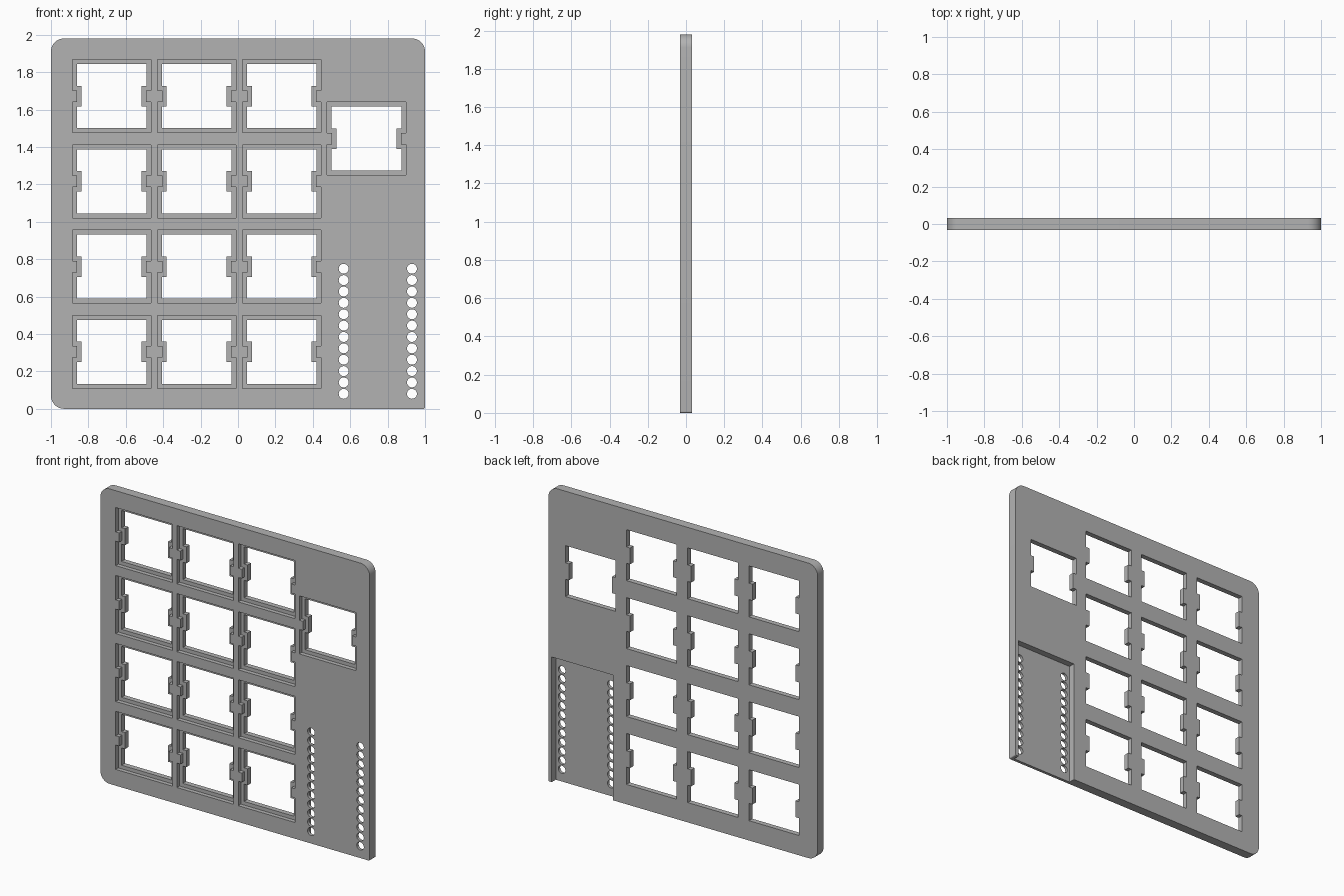
import bpy, bmesh, math

cube = bpy.data.objects.get("Cube")
if cube:
    bpy.data.objects.remove(cube, do_unlink=True)

HALF = 0.0315          # half plate thickness
HEIGHT = 1.98
FRONT, BACK = -HALF, HALF
OVER = 0.02            # cutter overshoot

grey = bpy.data.materials.new("plain grey")
grey.use_nodes = True
grey.diffuse_color = (0.45, 0.45, 0.45, 1)
grey.node_tree.nodes["Principled BSDF"].inputs["Base Color"].default_value = (0.45, 0.45, 0.45, 1)


def prisms(name, outlines, y0, y1):
    """Extrude closed x-z outlines from y0 to y1 as one object."""
    bm = bmesh.new()
    for pts in outlines:
        face = bm.faces.new([bm.verts.new((x, y0, z)) for x, z in pts])
        out = bmesh.ops.extrude_face_region(bm, geom=[face])
        verts = [v for v in out["geom"] if isinstance(v, bmesh.types.BMVert)]
        bmesh.ops.translate(bm, verts=verts, vec=(0, y1 - y0, 0))
    bmesh.ops.recalc_face_normals(bm, faces=bm.faces)
    mesh = bpy.data.meshes.new(name)
    bm.to_mesh(mesh)
    bm.free()
    mesh.materials.append(grey)
    obj = bpy.data.objects.new(name, mesh)
    bpy.context.collection.objects.link(obj)
    return obj


def arc(cx, cz, r, start, sweep, steps):
    return [(cx + r * math.cos(start + sweep * i / steps),
             cz + r * math.sin(start + sweep * i / steps)) for i in range(steps + 1)]


def rounded_plate():
    """Outline with three large corners and one nearly square one."""
    pts = []
    for k, (sx, top, r) in enumerate([(1, 1, 0.07), (-1, 1, 0.07), (-1, 0, 0.07), (1, 0, 0.008)]):
        cz = HEIGHT - r if top else r
        pts += arc(sx * (1 - r), cz, r, k * math.pi / 2, math.pi / 2, 10)
    return pts


def key_outline(cx, cz, grow):
    """Rectangular opening with a tab reaching in from each side."""
    w, h = 0.186 + grow, 0.171 + grow
    tab_x, tab_z = 0.16 + grow, 0.055 - grow
    right = [(w, -h), (w, -tab_z), (tab_x, -tab_z), (tab_x, tab_z), (w, tab_z), (w, h)]
    left = [(-x, -z) for x, z in right]
    return [(cx + x, cz + z) for x, z in right + left]


# Key positions: a three by four grid and one offset key
keys = [(-0.676 + 0.455 * c, 0.304 + 0.456 * r) for c in range(3) for r in range(4)]
keys.append((0.687, 1.444))

# Two columns of pin holes
pins = [arc(x, 0.08 + 0.0608 * i, 0.0265, 0, 2 * math.pi * 23 / 24, 23)
        for x in (0.565, 0.93) for i in range(12)]

# Pocket behind the pins, open at the bottom edge
pocket = [(0.52, -OVER), (0.975, -OVER), (0.975, 0.84), (0.52, 0.84)]

plate = prisms("key_plate", [rounded_plate()], FRONT, BACK)
cutters = [
    prisms("key_recess_cutter", [key_outline(x, z, 0.024) for x, z in keys], FRONT - OVER, FRONT + 0.028),
    prisms("key_hole_cutter", [key_outline(x, z, 0) for x, z in keys], FRONT - OVER, BACK + OVER),
    prisms("pocket_cutter", [pocket], BACK - 0.043, BACK + OVER),
    prisms("pin_hole_cutter", pins, FRONT - OVER, BACK + OVER),
]

# Cut the plate, then discard the cutters
bpy.ops.object.select_all(action="DESELECT")
bpy.context.view_layer.objects.active = plate
plate.select_set(True)
for cutter in cutters:
    cutter.hide_render = True
    mod = plate.modifiers.new(cutter.name, "BOOLEAN")
    mod.operation = "DIFFERENCE"
    mod.solver = "EXACT"
    mod.object = cutter
    bpy.ops.object.modifier_apply(modifier=mod.name)
    bpy.data.objects.remove(cutter, do_unlink=True)

bpy.ops.object.shade_smooth_by_angle(angle=math.radians(30))
